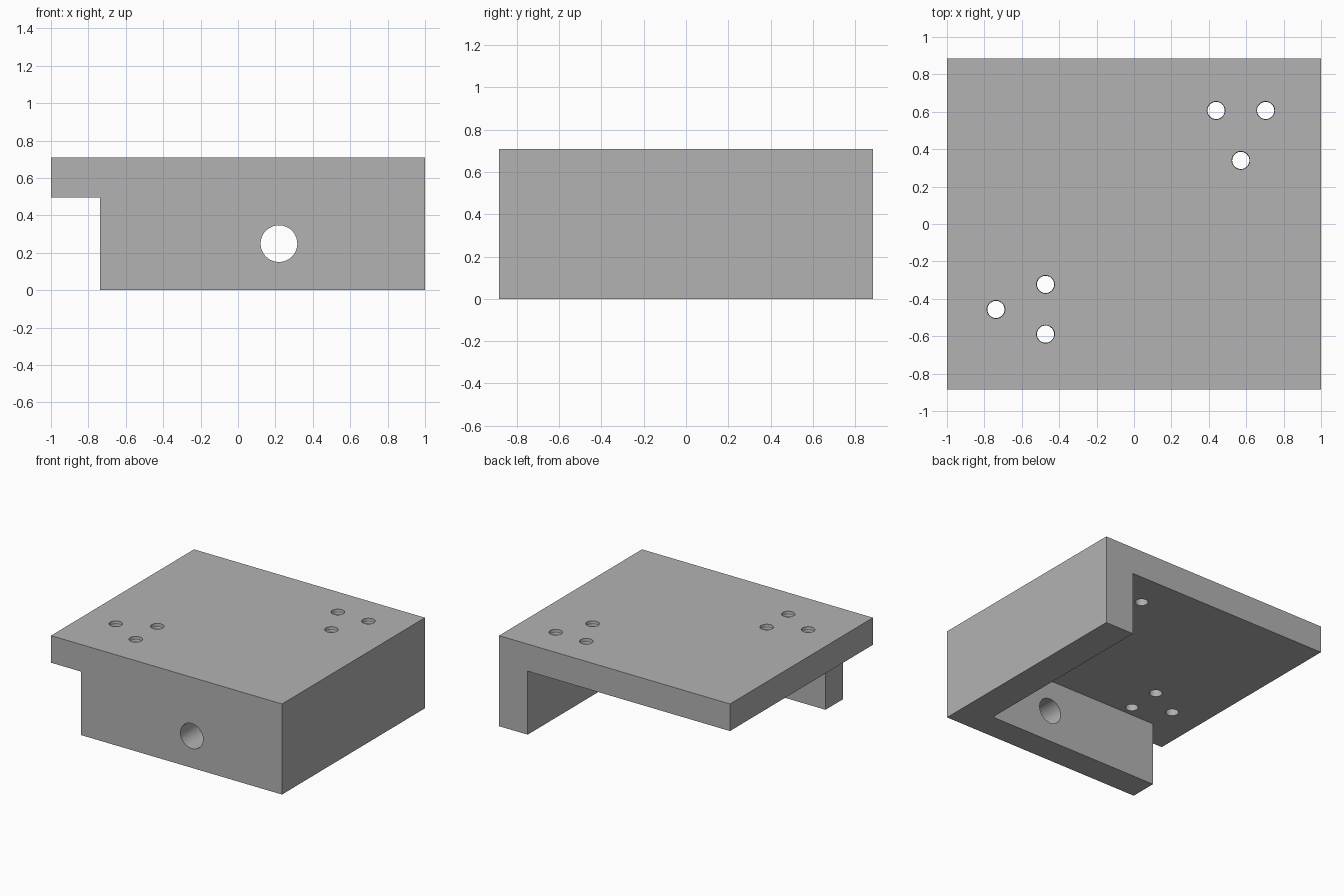
import bpy
import bmesh
import math

cube = bpy.data.objects.get("Cube")
if cube:
    bpy.data.objects.remove(cube, do_unlink=True)

# Overall sizes
HALF_X, HALF_Y, HEIGHT = 1.0, 0.884, 0.709
PLATE_Z = 0.497      # underside of the top plate
SIDE_X = 0.752       # inner face of the side wall
FRONT_Y = -0.67      # inner face of the front wall
STEP_X = -0.739      # free end of the front wall

gray = bpy.data.materials.new("machined gray")
gray.use_nodes = True
color = (0.45, 0.45, 0.45, 1)
gray.diffuse_color = color
gray.node_tree.nodes["Principled BSDF"].inputs["Base Color"].default_value = color


def make_object(name, bm):
    bmesh.ops.recalc_face_normals(bm, faces=bm.faces)
    mesh = bpy.data.meshes.new(name)
    bm.to_mesh(mesh)
    bm.free()
    mesh.materials.append(gray)
    obj = bpy.data.objects.new(name, mesh)
    bpy.context.collection.objects.link(obj)
    return obj


def prism(name, outline, low, high):
    """Extrude an xy outline from one height to another."""
    bm = bmesh.new()
    base = bm.faces.new([bm.verts.new((x, y, low)) for x, y in outline])
    top = bmesh.ops.extrude_face_region(bm, geom=[base])["geom"]
    verts = [v for v in top if isinstance(v, bmesh.types.BMVert)]
    bmesh.ops.translate(bm, vec=(0, 0, high - low), verts=verts)
    return make_object(name, bm)


def lathe(name, profile, sides):
    """Closed solid of revolution around z from (radius, height) rings."""
    bm = bmesh.new()
    rings = []
    for r, z in profile:
        angles = [math.tau * i / sides for i in range(sides)]
        rings.append([bm.verts.new((r * math.cos(a), r * math.sin(a), z)) for a in angles])
    for a, b in zip(rings, rings[1:]):
        for i in range(sides):
            j = (i + 1) % sides
            bm.faces.new((a[i], a[j], b[j], b[i]))
    bm.faces.new(rings[0][::-1])
    bm.faces.new(rings[-1])
    return make_object(name, bm)


def cut(target, cutter):
    """Subtract the cutter from the target, then discard it."""
    cutter.hide_render = True
    mod = target.modifiers.new("cut", "BOOLEAN")
    mod.operation = "DIFFERENCE"
    mod.solver = "EXACT"
    mod.object = cutter
    bpy.context.view_layer.objects.active = target
    bpy.ops.object.modifier_apply(modifier=mod.name)
    bpy.data.objects.remove(cutter, do_unlink=True)


# Solid block
bracket = prism("mounting_bracket", [(-HALF_X, -HALF_Y), (HALF_X, -HALF_Y),
                                     (HALF_X, HALF_Y), (-HALF_X, HALF_Y)], 0, HEIGHT)

# Pocket that leaves the top plate, side wall and shorter front wall
far = 1.2
cut(bracket, prism("pocket_cutter", [(-far, -far), (STEP_X, -far), (STEP_X, FRONT_Y),
                                     (SIDE_X, FRONT_Y), (SIDE_X, far), (-far, far)],
                   -0.1, PLATE_Z))

# Round hole through the front wall
bore = lathe("bore_cutter", [(0.098, -0.2), (0.098, 0.2)], 64)
bore.rotation_euler.x = math.pi / 2
bore.location = (0.219, (FRONT_Y - HALF_Y) / 2, 0.249)
cut(bracket, bore)

# Threaded screw holes through the plate, in two groups of three
margin, turns = 0.02, 10
pitch = (HEIGHT - PLATE_Z) / turns
thread = [(0.046, PLATE_Z - margin)]
for t in range(turns):
    z = PLATE_Z + t * pitch
    thread += [(0.046, z + pitch * 0.25), (0.0485, z + pitch * 0.75)]
thread.append((0.046, HEIGHT + margin))

for x, y in [(0.439, 0.607), (0.704, 0.607), (0.571, 0.34),
             (-0.473, -0.323), (-0.738, -0.457), (-0.473, -0.589)]:
    hole = lathe("screw_hole_cutter", thread, 32)
    hole.location = (x, y, 0)
    cut(bracket, hole)

# Smooth the round walls, keep the edges sharp
bpy.ops.object.select_all(action="DESELECT")
bracket.select_set(True)
bpy.context.view_layer.objects.active = bracket
bpy.ops.object.shade_smooth_by_angle(angle=math.radians(20))
